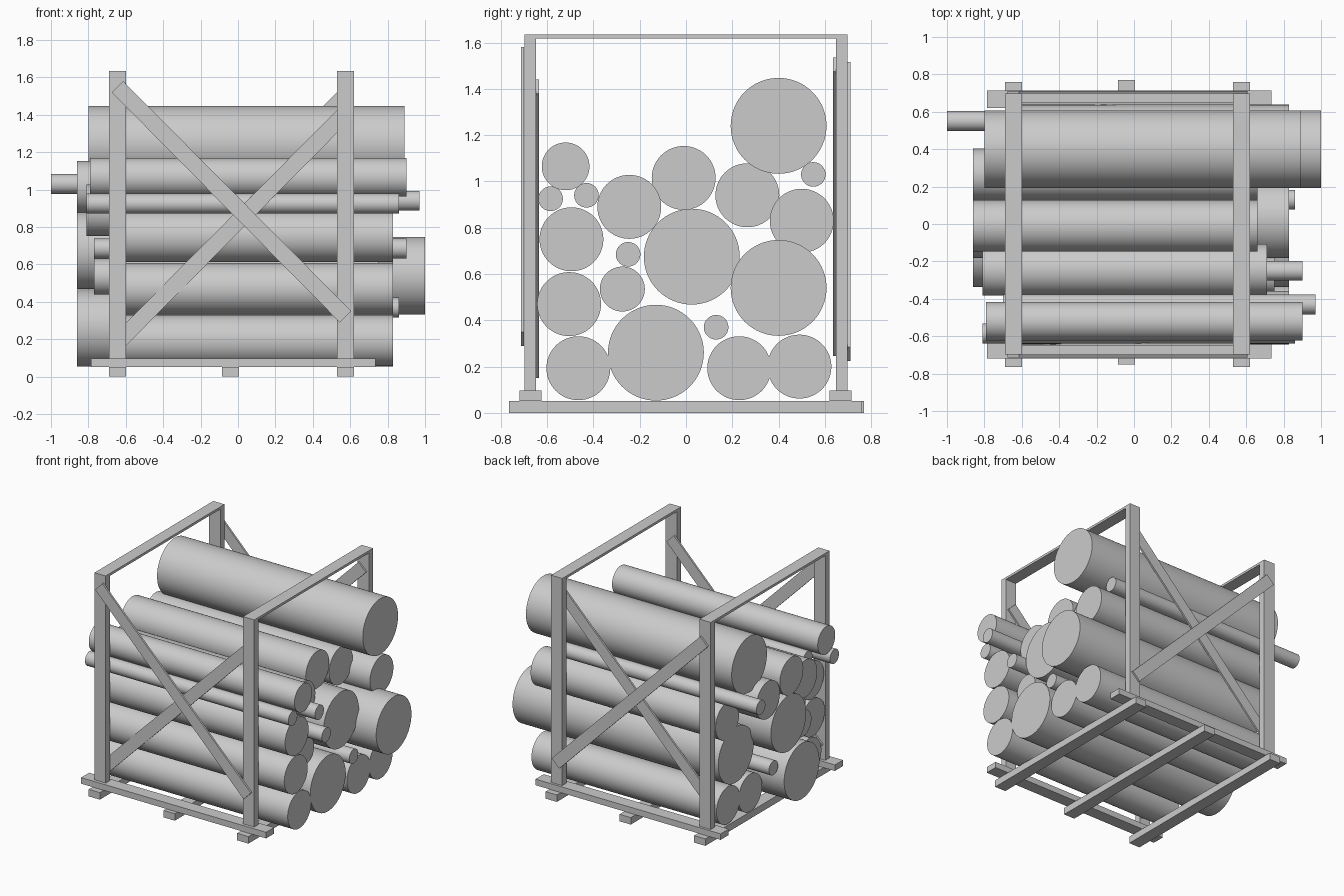
import bpy
from math import pi, hypot, atan2
from mathutils import Matrix

cube = bpy.data.objects.get("Cube")
if cube:
    bpy.data.objects.remove(cube)

grey = bpy.data.materials.new("plain_grey")
grey.use_nodes = True
colour = (0.6, 0.6, 0.6, 1)
grey.diffuse_color = colour
grey.node_tree.nodes["Principled BSDF"].inputs["Base Color"].default_value = colour


def box(name, x, y, z):
    """Box spanning the given (low, high) ranges."""
    spans = (x, y, z)
    bpy.ops.mesh.primitive_cube_add(size=1)
    ob = bpy.context.object
    ob.name = name
    centre = Matrix.Translation([(a + b) / 2 for a, b in spans])
    ob.data.transform(centre @ Matrix.Diagonal([b - a for a, b in spans] + [1]))
    ob.data.materials.append(grey)
    return ob


def log(name, y, z, radius, left, right):
    """Round log lying along x."""
    bpy.ops.mesh.primitive_cylinder_add(vertices=64, radius=radius, depth=right - left)
    ob = bpy.context.object
    ob.name = name
    ob.data.transform(Matrix.Rotation(pi / 2, 4, 'Y'))
    ob.location = ((left + right) / 2, y, z)
    ob.data.materials.append(grey)
    bpy.ops.object.shade_smooth_by_angle()


def brace(name, start, end, y):
    """Flat diagonal board between two (x, z) points."""
    dx, dz = end[0] - start[0], end[1] - start[1]
    half = hypot(dx, dz) / 2
    ob = box(name, (-half, half), (-0.007, 0.007), (-0.043, 0.043))
    ob.rotation_euler.y = -atan2(dz, dx)
    ob.location = ((start[0] + end[0]) / 2, y, (start[1] + end[1]) / 2)


# Base: three skids carrying two long rails
LEFT, RIGHT = -0.645, 0.575
for label, x, y in (("right", LEFT, (-0.765, 0.76)), ("middle", -0.04, (-0.75, 0.77)),
                    ("left", RIGHT, (-0.765, 0.76))):
    box("skid_" + label, (x - 0.046, x + 0.046), y, (0, 0.052))
box("front_rail", (-0.785, 0.735), (-0.72, -0.625), (0.052, 0.097))
box("back_rail", (-0.785, 0.735), (0.62, 0.715), (0.052, 0.097))

# Uprights and cross bars
for label, x in (("right", LEFT), ("left", RIGHT)):
    width = (x - 0.046, x + 0.046)
    box("front_post_" + label, width, (-0.697, -0.648), (0.097, 1.62))
    box("back_post_" + label, width, (0.648, 0.697), (0.097, 1.62))
    box("top_bar_" + label, width, (-0.697, 0.697), (1.617, 1.635))

# Crossed braces, one outside and one inside the posts
brace("front_outer_brace", (LEFT, 1.55), (RIGHT, 0.32), -0.706)
brace("front_inner_brace", (LEFT, 0.18), (RIGHT, 1.41), -0.642)
brace("back_outer_brace", (LEFT, 1.485), (RIGHT, 0.255), 0.704)
brace("back_inner_brace", (LEFT, 0.275), (RIGHT, 1.505), 0.642)

# Stacked logs by size: y, z, left end
stacks = {
    "large_log": (0.207, 1.69, [(0.40, 1.24, -0.80), (0.40, 0.54, -0.69),
                                (0.025, 0.675, -0.86), (-0.13, 0.26, -0.86)]),
    "medium_log": (0.138, 1.52, [(-0.245, 0.89, -0.81), (-0.01, 1.015, -0.86),
                                 (0.265, 0.94, -0.86), (-0.495, 0.75, -0.69),
                                 (-0.505, 0.47, -0.69), (-0.465, 0.193, -0.69),
                                 (0.23, 0.193, -0.69), (0.49, 0.2, -0.69),
                                 (0.50, 0.83, -0.69)]),
    "slim_log": (0.103, 1.69, [(-0.52, 1.065, -0.79)]),
    "short_slim_log": (0.097, 1.52, [(-0.275, 0.535, -0.77)]),
    "thin_log": (0.053, 1.67, [(-0.585, 0.925, -0.81), (-0.43, 0.94, -0.70),
                               (-0.25, 0.685, -0.77), (0.13, 0.37, -0.81),
                               (0.55, 1.03, -1.0)]),
}
for name, (radius, length, places) in stacks.items():
    for y, z, left in places:
        log(name, y, z, radius, left, left + length)
